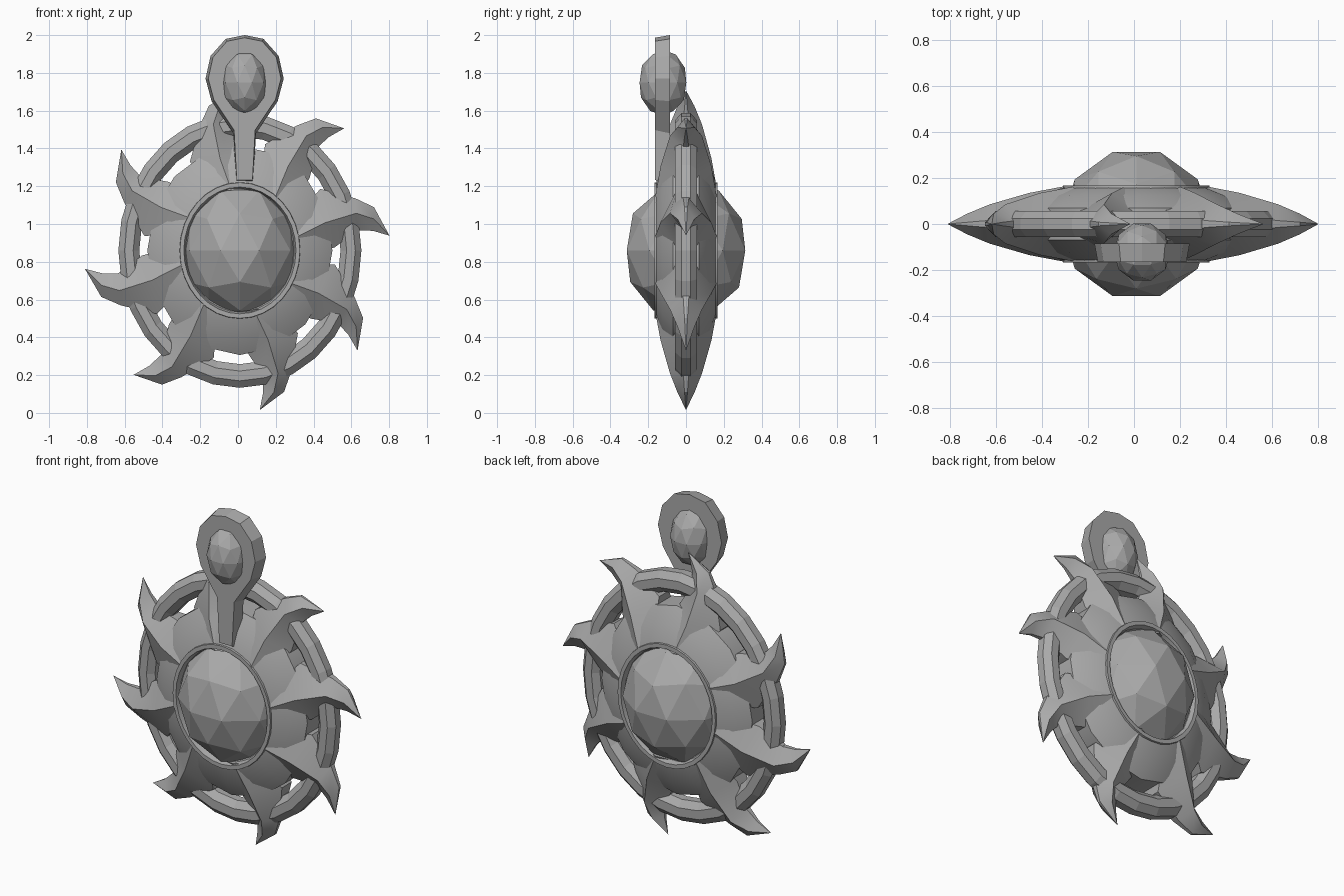
import bpy, bmesh
from math import sin, cos, pi, radians
from mathutils import Matrix, Vector

if "Cube" in bpy.data.objects:
    bpy.data.objects.remove(bpy.data.objects["Cube"])

GREY = (0.4, 0.4, 0.4, 1)
metal = bpy.data.materials.new("plain_grey")
metal.use_nodes = True
metal.diffuse_color = GREY
metal.node_tree.nodes["Principled BSDF"].inputs["Base Color"].default_value = GREY

CX, CZ, TALL = 0.01, 0.86, 1.13   # medallion centre and vertical stretch


def finish(name, bm, smooth=None):
    bmesh.ops.recalc_face_normals(bm, faces=bm.faces)
    mesh = bpy.data.meshes.new(name)
    bm.to_mesh(mesh)
    bm.free()
    mesh.materials.append(metal)
    obj = bpy.data.objects.new(name, mesh)
    bpy.context.collection.objects.link(obj)
    if smooth:
        bpy.ops.object.select_all(action="DESELECT")
        obj.select_set(True)
        bpy.context.view_layer.objects.active = obj
        bpy.ops.object.shade_smooth_by_angle(angle=radians(smooth))
    return obj


def place(radius, angle, depth):
    return Vector((CX + radius * cos(angle), depth, CZ + TALL * radius * sin(angle)))


def lathe(name, profile, segments, smooth=None):
    """Closed (radius, depth) profile swept around the stretched medallion axis."""
    bm = bmesh.new()
    rings = [[bm.verts.new(place(r, 2 * pi * i / segments, y)) for r, y in profile]
             for i in range(segments)]
    n = len(profile)
    for i in range(segments):
        a, b = rings[i], rings[(i + 1) % segments]
        for j in range(n):
            k = (j + 1) % n
            bm.faces.new((a[j], a[k], b[k], b[j]))
    return finish(name, bm, smooth)


def gem(name, centre, size):
    bm = bmesh.new()
    bmesh.ops.create_icosphere(bm, subdivisions=2, radius=1)
    bm.transform(Matrix.Translation(centre) @ Matrix.Diagonal((*size, 1))
                 @ Matrix.Rotation(pi / 2, 4, "Z"))
    return finish(name, bm)


def mirrored(half):
    return half + [(r, -y) for r, y in reversed(half)]


# Outer ring, hub and the raised rim on both faces
tube = [(0.588 + 0.06 * cos(pi * (k + 0.5) / 4), 0.062 * sin(pi * (k + 0.5) / 4))
        for k in range(8)]
lathe("outer_ring", tube, 28)
lathe("hub", mirrored([(0.27, 0.12), (0.318, 0.158), (0.41, 0.125), (0.49, 0.07)]), 16, 30)
for side, name in ((-1, "front_rim"), (1, "back_rim")):
    lathe(name, [(0.28, side * 0.11), (0.297, side * 0.167),
                 (0.318, side * 0.167), (0.326, side * 0.11)], 32, 40)

# Large centre gem
gem("centre_gem", (CX, 0, CZ), (0.33, 0.33, 0.373))

# Stations of a ray: left edge, ridge, right edge as (out, across), ridge and edge depth
STATIONS = [
    ((0.30, 0.13), (0.30, 0.035), (0.30, -0.06), 0.165, 0.13),
    ((0.45, 0.25), (0.46, 0.09), (0.50, -0.03), 0.135, 0.045),
    ((0.63, 0.19), (0.63, 0.12), (0.63, 0.04), 0.085, 0.015),
    ((0.725, 0.14), (0.72, 0.085), (0.71, 0.03), 0.045, 0.008),
]


def ray(name, angle, length):
    bm = bmesh.new()

    def vert(p, y):
        u, v = p[0] * length / 0.795, p[1]
        x, z = u * cos(angle) - v * sin(angle), u * sin(angle) + v * cos(angle)
        return bm.verts.new((CX + x, y, CZ + TALL * z))

    loops = []
    for left, ridge, right, deep, thin in STATIONS:
        loops.append([vert(left, -thin), vert(ridge, -deep), vert(right, -thin),
                      vert(right, thin), vert(ridge, deep), vert(left, thin)])
    tip = vert((0.795, 0), 0)
    bm.faces.new(loops[0])
    for a, b in zip(loops, loops[1:]):
        for j in range(6):
            k = (j + 1) % 6
            bm.faces.new((a[j], a[k], b[k], b[j]))
    for j in range(6):
        bm.faces.new((loops[-1][j], loops[-1][(j + 1) % 6], tip))
    return finish(name, bm, 25)


# Eight curling rays (angle in degrees, length)
RAYS = [(5, 0.795), (46, 0.795), (92, 0.75), (143, 0.786),
        (186, 0.825), (226, 0.81), (278, 0.755), (323, 0.78)]
for i, (deg, length) in enumerate(RAYS):
    ray(f"ray_{i + 1}", radians(deg), length)

# Teardrop hanger: a slightly tapered plate with a long stem
HX, HZ = 0.035, 1.77
half = [(0.1, 0.21), (0.18, 0.12), (0.207, 0), (0.175, -0.12), (0.06, -0.29), (0.045, -0.57)]
outline = [(0, 0.23)] + half + [(-x, z) for x, z in reversed(half)]
bm = bmesh.new()
front = [bm.verts.new((HX + x * 0.93, -0.165, HZ + z * 0.94)) for x, z in outline]
back = [bm.verts.new((HX + x, -0.085, HZ + z)) for x, z in outline]
bm.faces.new(front)
bm.faces.new(back)
for i in range(len(outline)):
    k = (i + 1) % len(outline)
    bm.faces.new((front[i], front[k], back[k], back[i]))
finish("hanger", bm)

# Small gem in the hanger
gem("hanger_gem", (HX, -0.122, 1.748), (0.125, 0.13, 0.175))
